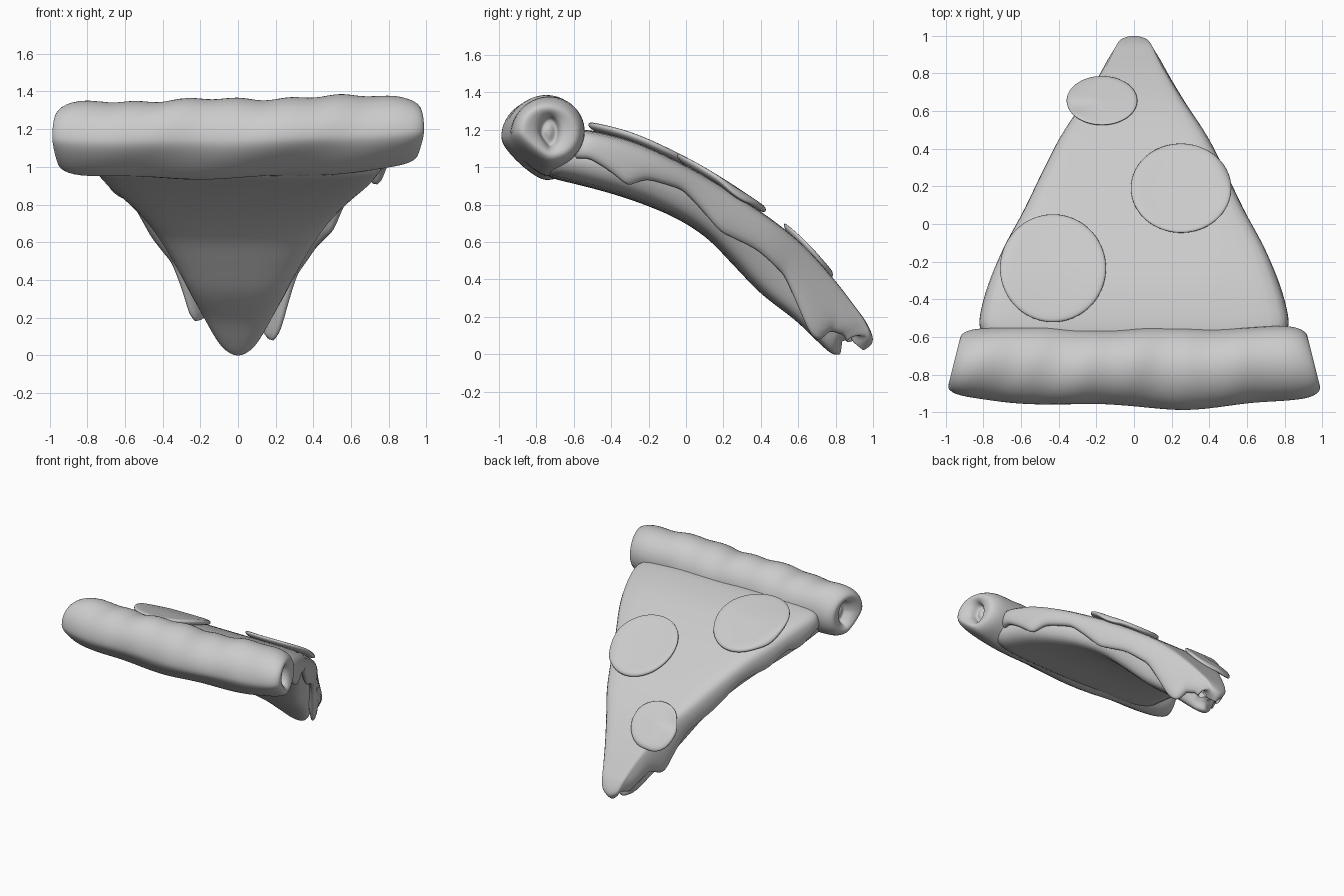
import bpy, bmesh, math
from mathutils import Vector

if "Cube" in bpy.data.objects:
    bpy.data.objects.remove(bpy.data.objects["Cube"])


def smooth_at(rows, t):
    """Catmull-Rom sample of a list of tuples, t in 0..1"""
    n = len(rows) - 1
    i = min(int(t * n), n - 1)
    f = t * n - i
    a, b, c, d = (rows[max(0, min(n, i + k))] for k in (-1, 0, 1, 2))
    return [0.5 * (2*q + (r - p)*f + (2*p - 5*q + 4*r - s)*f*f + (3*q - p - 3*r + s)*f**3)
            for p, q, r, s in zip(a, b, c, d)]


def lookup(rows, x, col=1):
    """Linear lookup of a column against the first column"""
    if x <= rows[0][0]:
        return rows[0][col]
    for a, b in zip(rows, rows[1:]):
        if x <= b[0]:
            f = (x - a[0]) / (b[0] - a[0])
            return a[col] + (b[col] - a[col]) * f
    return rows[-1][col]


def loft(name, rings, level=1):
    """Skin closed rings and close both ends with a centre fan"""
    bm = bmesh.new()
    vs = [[bm.verts.new(p) for p in r] for r in rings]
    n = len(rings[0])
    for a, b in zip(vs, vs[1:]):
        for i in range(n):
            j = (i + 1) % n
            bm.faces.new((a[i], a[j], b[j], b[i]))
    for ring in (vs[0], vs[-1]):
        mid = bm.verts.new(sum((v.co for v in ring), Vector()) / n)
        for i in range(n):
            bm.faces.new((ring[i], ring[(i + 1) % n], mid))
    bmesh.ops.recalc_face_normals(bm, faces=bm.faces)
    me = bpy.data.meshes.new(name)
    bm.to_mesh(me)
    bm.free()
    me.polygons.foreach_set("use_smooth", [True] * len(me.polygons))
    ob = bpy.data.objects.new(name, me)
    bpy.context.collection.objects.link(ob)
    ob.modifiers.new("Smooth", 'SUBSURF').levels = level
    ob.modifiers[0].render_levels = level
    return ob


# Cheese: spine of the top surface (y, z, half width)
spine = [(-.60, 1.20, .79), (-.50, 1.195, .815), (-.30, 1.145, .77), (-.1, 1.06, .69),
         (.1, .955, .585), (.3, .83, .49), (.5, .69, .39), (.65, .56, .295), (.8, .39, .205),
         (.9, .26, .15), (.965, .17, .115), (1.0, .09, .09), (.99, .045, .07), (.95, .015, .035)]
# Length of the hanging lip along y, right and left
lip_r = [(-.5, .15), (-.4, .19), (-.3, .245), (-.2, .16), (0, .12), (.1, .17), (.2, .23),
         (.4, .19), (.55, .21), (.62, .3), (.69, .39), (.74, .36), (.8, .22), (.87, .15), (.95, .12)]
lip_l = [(-.5, .15), (-.35, .21), (-.25, .15), (-.1, .2), (.1, .15), (.3, .2), (.5, .19),
         (.58, .28), (.65, .37), (.75, .2), (.85, .15), (.95, .12)]
# Half section: width fraction, inset, depth, share of the lip
section = [(0, 0, 0, 0), (.45, 0, 0, 0), (.8, 0, 0, 0), (1, .03, .01, 0), (1, 0, .05, .1),
           (1, -.01, .09, .6), (1, 0, .12, .95), (1, .035, .13, 1), (1, .065, .10, .7),
           (1, .09, .11, 0), (.5, 0, .11, 0), (0, 0, .11, 0)]
STEPS = 60
rings = []
for s in range(STEPS + 1):
    t = s / STEPS
    y, z, hw = smooth_at(spine, t)
    y0, z0, _ = smooth_at(spine, max(0, t - .01))
    y1, z1, _ = smooth_at(spine, min(1, t + .01))
    l = math.hypot(y1 - y0, z1 - z0)
    ny, nz = -(z1 - z0) / l, (y1 - y0) / l
    k = min(1, hw / .15)
    tip = max(0, (t - .68) / .32) ** 1.5      # bends the sections back into a round tip

    def point(side, fr, inset, depth, share):
        drop = max(0, lookup(lip_r if side > 0 else lip_l, y - ny * .09) - .12) * share
        w = hw * fr - inset * k
        back = tip * (w / hw) ** 2
        return Vector((side * w, y - ny * depth - .075 * back,
                       z - nz * depth - drop + .06 * back))
    rings.append([point(1, *p) for p in section] + [point(-1, *p) for p in section[-2:0:-1]])
loft("cheese", rings)

# Dough base: underside y, z, upper side y, z, half width
dough = [(-.76, .95, -.72, 1.14, .80), (-.40, .86, -.36, 1.09, .75), (-.1, .75, -.05, .98, .615),
         (.1, .63, .2, .84, .49), (.25, .48, .42, .69, .385), (.4, .325, .57, .54, .295),
         (.58, .185, .71, .37, .215), (.70, .07, .82, .23, .15), (.78, .0, .885, .12, .10),
         (.83, -.005, .88, .07, .06)]
half = [(0, 1), (.6, 1), (.92, .97), (1, .75), (.99, .45), (.95, .22), (.85, .07), (.5, 0), (0, 0)]
rings = []
for s in range(31):
    yb, zb, yt, zt, hw = smooth_at(dough, s / 30)
    ring = half + [(-f, v) for f, v in half[-2:0:-1]]
    tip = max(0, (s / 30 - .6) / .4)
    rings.append([Vector((f * hw, yb + (yt - yb) * v - .03 * tip * f * f,
                          zb + (zt - zb) * v + .06 * tip * f * f)) for f, v in ring])
loft("dough_base", rings)

# Crust: lumpy roll with slanted ends, each end dimpled (x, scale)
end = [(.68, 1.0), (.80, .99), (.88, .96), (.93, .88), (.955, .76), (.955, .63), (.935, .51),
       (.905, .43), (.88, .38), (.875, .28), (.89, .12)]
stations = ([(-x, k) for x, k in reversed(end)] + [(i * .068, 1) for i in range(-9, 10)] + end)
rings = []
for sx, k in stations:
    ring = []
    for i in range(28):
        a = math.tau * i / 28
        c, s = math.cos(a), math.sin(a)
        q = sx * sx
        lump = .007 * math.sin(9 * sx + 2 * a) + .009 * math.sin(23 * sx + a) * max(0, s)
        bulge = .025 * math.exp(-((sx - .33) / .25) ** 2) * max(0, -c)
        ry = .205 - .015 * q + lump + bulge
        rz = .213 - .022 * q + lump
        dimple = .6 if k < .55 else 1         # the hollow is narrow and upright
        yc = -.76 + .035 * q
        y = yc + ry * k * c * dimple
        z = 1.15 + .022 * sx + .025 * q + rz * k * s + .09 * k * max(0, -c) * max(0, -s)
        x = sx - math.copysign(.25, sx) * (y - yc) * min(1, abs(sx) / .7)
        ring.append(Vector((x, y, z)))
    rings.append(ring)
loft("crust", rings)

# Pepperoni: thin discs that follow the cheese
path = [smooth_at(spine, i / 200) for i in range(165)]


def pepperoni(name, cx, cy, rx, ry, fold=0, droop=.9, lift=0):
    profile = [(.05, .03), (.35, .03), (.65, .031), (.9, .036), (.98, .032), (1, .018),
               (.97, -.005), (.6, -.03), (.05, -.03)]
    rings = []
    for r, h in profile:
        ring = []
        for i in range(40):
            a = math.tau * i / 40
            u, v = r * math.cos(a), r * math.sin(a)
            x, y = cx + rx * u, cy + ry * v
            over = max(0, abs(x) - lookup(path, y, 2) + .03)
            crease = fold * max(0, -u) * math.exp(-((v + .25) / .25) ** 2)
            ring.append(Vector((x, y, lookup(path, y) + h + lift - over * droop - crease)))
        rings.append(ring)
    loft(name, rings)


pepperoni("pepperoni_left", -.43, -.235, .285, .29, lift=.01)
pepperoni("pepperoni_right", .25, .19, .27, .24, lift=.01)
pepperoni("pepperoni_tip", -.17, .655, .19, .132, fold=.03, droop=.4)
